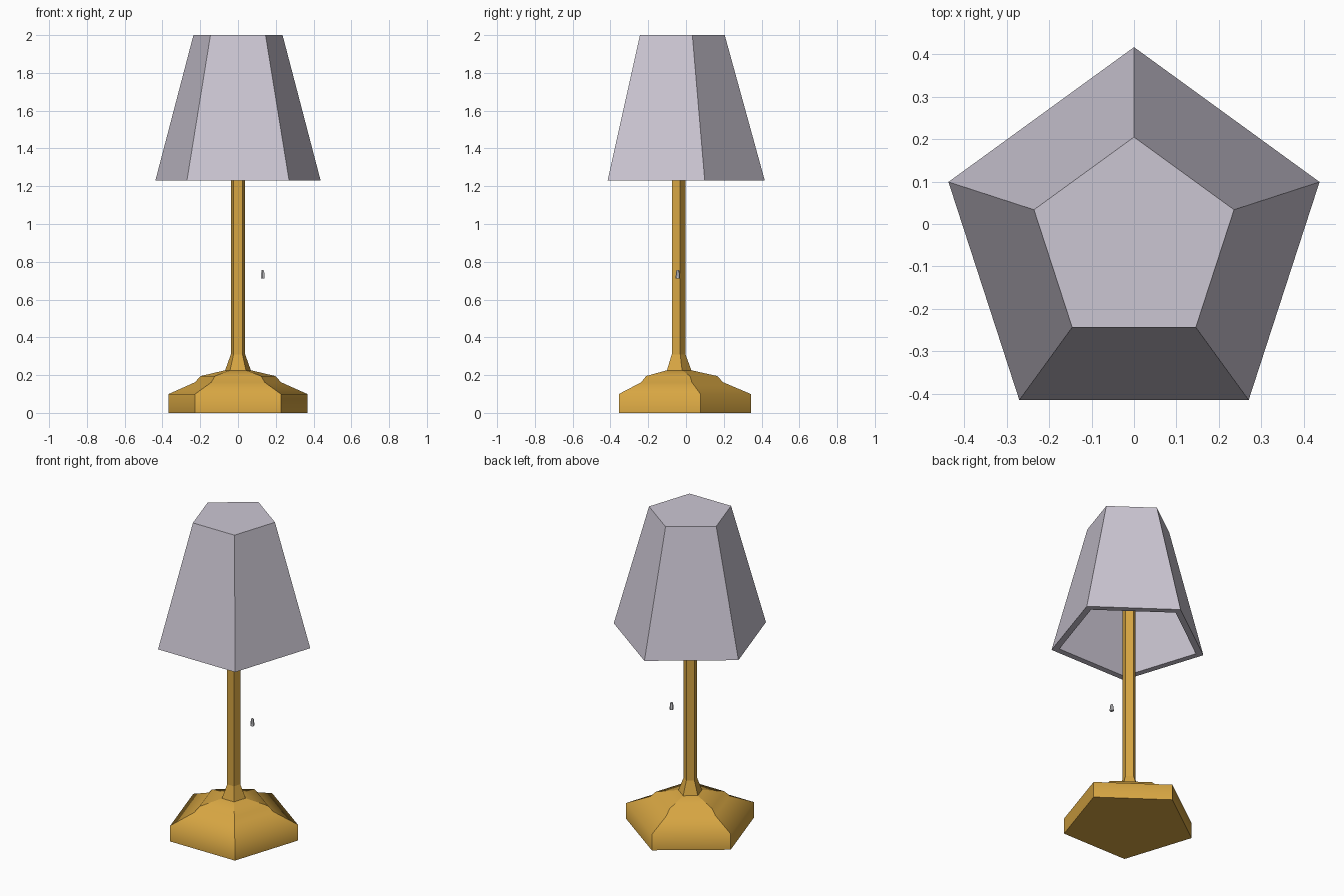
import bpy, bmesh, math

if "Cube" in bpy.data.objects:
    bpy.data.objects.remove(bpy.data.objects["Cube"])

AXIS_Y = -0.043  # the pentagons' shared axis, so the outline is centred on y = 0


def material(name, rgb):
    m = bpy.data.materials.new(name)
    m.diffuse_color = (*rgb, 1.0)
    m.use_nodes = True
    m.node_tree.nodes["Principled BSDF"].inputs["Base Color"].default_value = m.diffuse_color
    return m


gold = material("gold", (0.68, 0.38, 0.055))
fabric = material("pale lilac grey", (0.60, 0.565, 0.65))
silver = material("silver", (0.60, 0.60, 0.63))


def loft(name, profile, mat, x=0.0, sides=5, smooth=False):
    """Stack polygon rings from (radius, z) pairs, a corner pointing to +y, and cap both ends."""
    bm = bmesh.new()
    rings = []
    for r, z in profile:
        ring = []
        for i in range(sides):
            a = math.pi / 2 + i * math.tau / sides
            ring.append(bm.verts.new((x + r * math.cos(a), AXIS_Y + r * math.sin(a), z)))
        rings.append(ring)
    for low, high in zip(rings, rings[1:]):
        for i in range(sides):
            j = (i + 1) % sides
            bm.faces.new((low[i], low[j], high[j], high[i])).smooth = smooth
            # corners stay crisp, only the horizontal bends are softened
            bm.edges.get((low[i], high[i])).smooth = False
    for ring in (rings[0], rings[-1]):
        bm.faces.new(ring)
        for i in range(sides):
            bm.edges.get((ring[i], ring[(i + 1) % sides])).smooth = False
    bmesh.ops.recalc_face_normals(bm, faces=bm.faces)
    mesh = bpy.data.meshes.new(name)
    bm.to_mesh(mesh)
    bm.free()
    mesh.materials.append(mat)
    obj = bpy.data.objects.new(name, mesh)
    bpy.context.collection.objects.link(obj)
    return obj


# stepped pentagonal foot
loft("base", [(0.386, 0.0), (0.386, 0.10), (0.24, 0.162), (0.208, 0.195), (0.07, 0.226)],
     gold, smooth=True)

# stem with flared collar, running up into the shade
loft("stem", [(0.072, 0.224), (0.040, 0.31), (0.040, 1.97)], gold)

# hollow shade: up the outside is the last part of the profile, the first is the inside
loft("lampshade", [(0.205, 1.96), (0.414, 1.23), (0.46, 1.23), (0.248, 2.0)], fabric)

# small pull-switch weight hanging beside the stem
loft("pull_switch", [(0.012, 0.712), (0.012, 0.722), (0.008, 0.752), (0.005, 0.757)],
     silver, x=0.131, sides=6)
